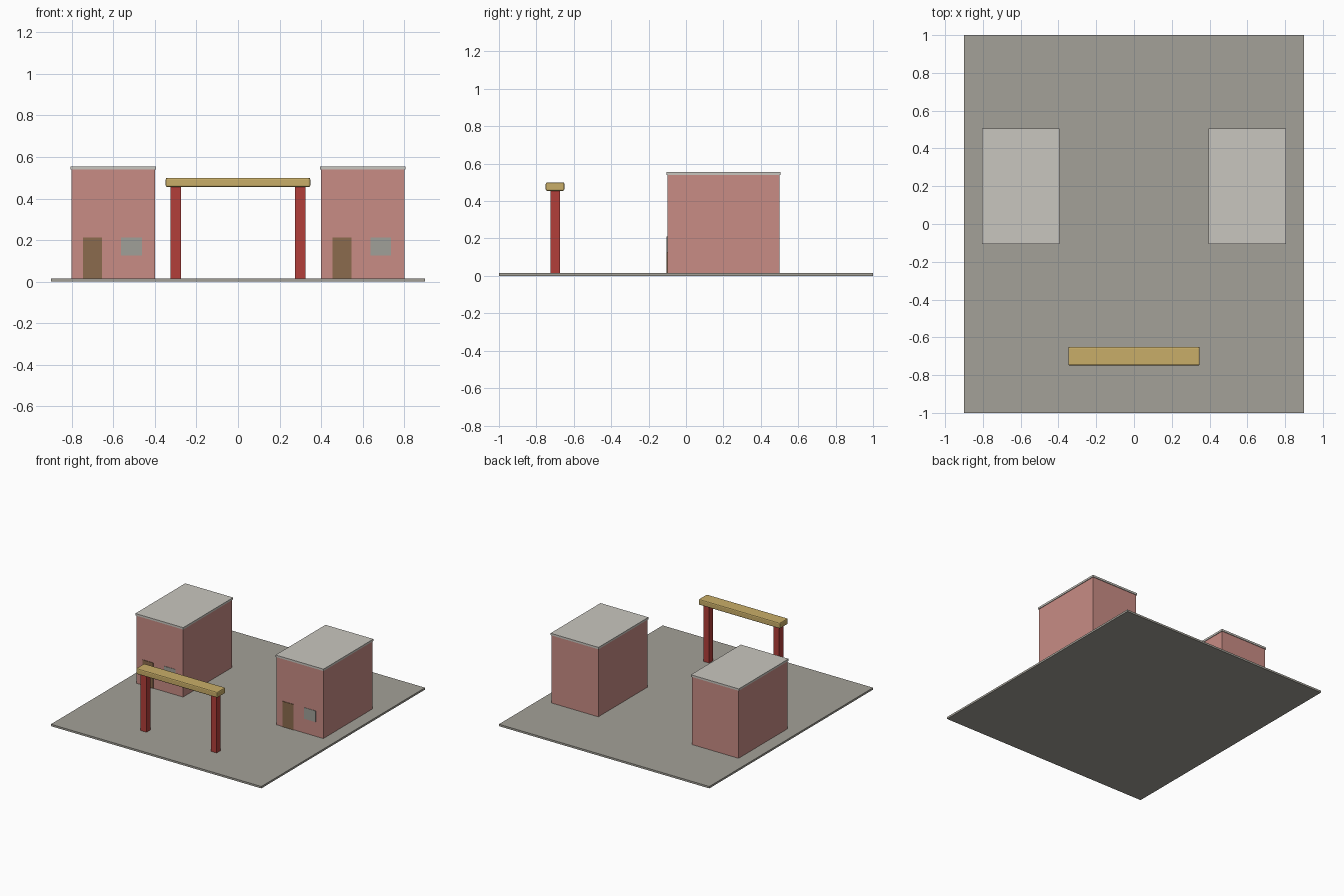
import bpy, bmesh
from mathutils import Matrix

if "Cube" in bpy.data.objects:
    bpy.data.objects.remove(bpy.data.objects["Cube"])


def mat(name, rgb):
    """Flat colour given as 0-255 sRGB, stored linear."""
    m = bpy.data.materials.new(name)
    lin = [((c / 255 + 0.055) / 1.055) ** 2.4 for c in rgb]
    m.diffuse_color = (*lin, 1)
    m.use_nodes = True
    m.node_tree.nodes["Principled BSDF"].inputs["Base Color"].default_value = m.diffuse_color
    return m


STONE = mat("paving_grey", (164, 161, 152))
WALL = mat("wall_pink", (200, 140, 133))
ROOF = mat("roof_pale_grey", (201, 198, 191))
DOOR = mat("door_brown", (139, 107, 77))
GLASS = mat("window_grey", (160, 160, 152))
RED = mat("post_red", (178, 62, 58))
GOLD = mat("beam_gold", (201, 174, 104))


def box(name, lo, hi, material, bevel=0):
    """Axis-aligned box between two corners."""
    size = [b - a for a, b in zip(lo, hi)]
    mid = [(a + b) / 2 for a, b in zip(lo, hi)]
    bm = bmesh.new()
    bmesh.ops.create_cube(bm, size=1, matrix=Matrix.Diagonal((*size, 1)))
    if bevel:
        bmesh.ops.bevel(bm, geom=bm.edges[:], offset=bevel, segments=2,
                        profile=0.5, affect='EDGES')
    me = bpy.data.meshes.new(name)
    bm.to_mesh(me)
    bm.free()
    me.materials.append(material)
    ob = bpy.data.objects.new(name, me)
    ob.location = mid
    bpy.context.collection.objects.link(ob)
    return ob


# Courtyard slab
box("courtyard", (-0.9, -1, 0), (0.9, 1, 0.015), STONE)

for side, x in (("left", -0.6), ("right", 0.6)):
    # House with overhanging flat roof
    box(side + "_house", (x - 0.2, -0.1, 0.002), (x + 0.2, 0.5, 0.54), WALL)
    box(side + "_roof", (x - 0.205, -0.105, 0.54), (x + 0.205, 0.505, 0.555), ROOF)
    # Thin door and window plates on the front wall
    box(side + "_door", (x - 0.146, -0.104, 0.002), (x - 0.054, -0.099, 0.212), DOOR)
    box(side + "_window", (x + 0.037, -0.103, 0.126), (x + 0.137, -0.099, 0.212), GLASS)

    # Gate post
    px = x / 2
    box(side + "_gate_post", (px - 0.025, -0.725, 0.002), (px + 0.025, -0.675, 0.456), RED)

# Gate beam with softened edges
box("gate_beam", (-0.348, -0.75, 0.455), (0.348, -0.65, 0.5), GOLD, bevel=0.008)
